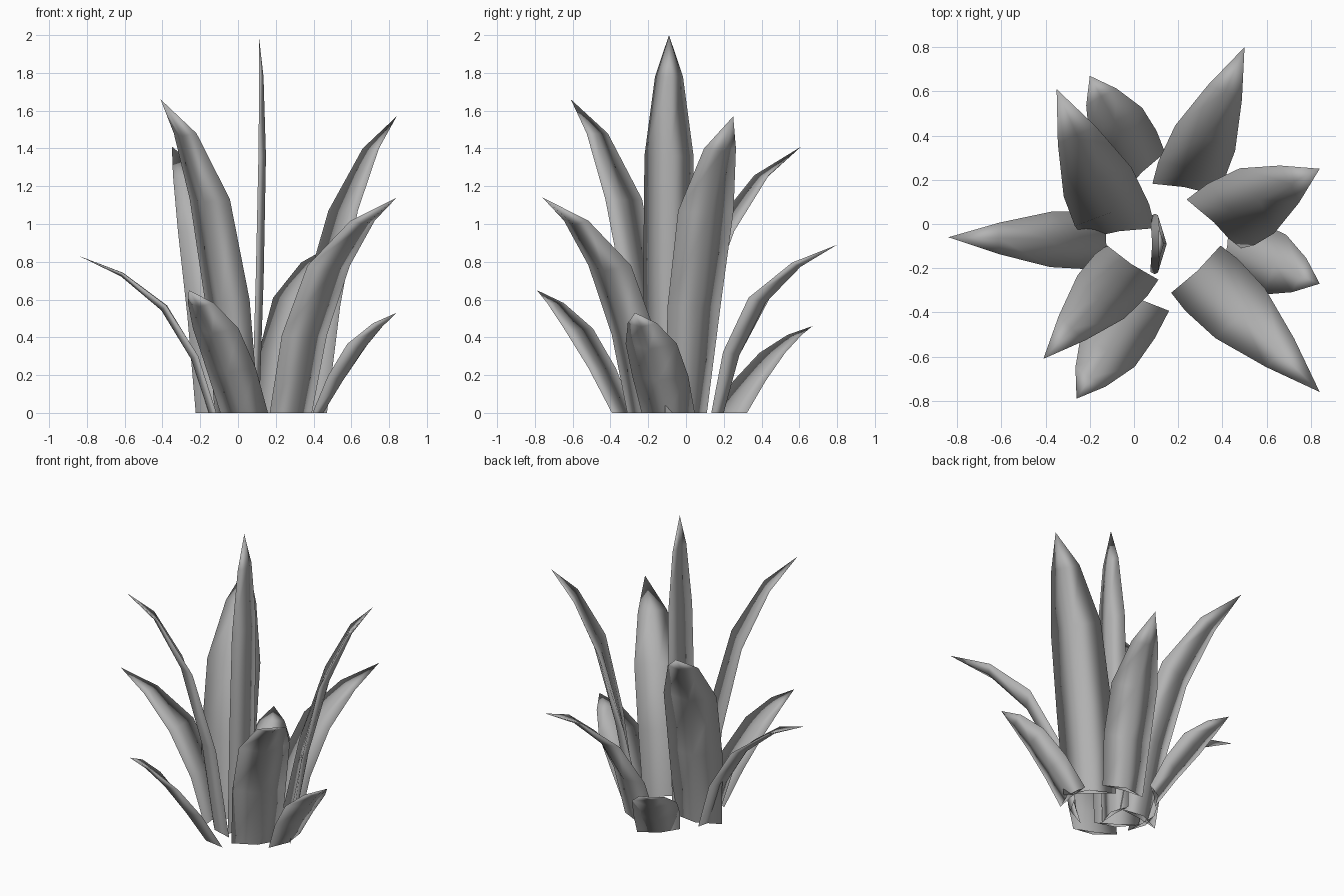
import bpy, bmesh
from mathutils import Vector

cube = bpy.data.objects.get("Cube")
if cube:
    bpy.data.objects.remove(cube, do_unlink=True)

# One plain grey for the whole plant
grey = bpy.data.materials.new("leaf_grey")
grey.use_nodes = True
colour = (0.45, 0.45, 0.45, 1)
grey.diffuse_color = colour
grey.node_tree.nodes["Principled BSDF"].inputs["Base Color"].default_value = colour

# Shared leaf shape: height fraction, outward fraction when arched, width fraction
STATIONS = [(0, 0, 0.97), (0.36, 0.13, 1.05), (0.68, 0.36, 1.0), (0.89, 0.68, 0.57), (1, 1, 0)]
# Fleshy cross-section, as (across, depth): edge, outer rib, edge, inner rib
SECTION = [(-0.5, -0.15), (0, 0.75), (0.5, -0.15), (0, 0.05)]


def leaf(name, tip, a, b, arch=1.0, cup=0.17):
    """Solid, tapering blade growing from the base edge a-b to the tip."""
    a, b, tip = Vector((*a, 0)), Vector((*b, 0)), Vector(tip)
    edge, base = b - a, (a + b) / 2
    width = edge.length
    # The blade twists from its base edge to face straight outward
    across = Vector((base.y - tip.y, tip.x - base.x, 0)).normalized()

    # Spine: blend between a straight and an arched blade
    spine = []
    for h, out, _ in STATIONS:
        p = base.lerp(tip, arch * out + (1 - arch) * h)
        p.z = h * tip.z
        spine.append(p)

    bm = bmesh.new()
    rows = []
    for i, (h, _, w) in enumerate(STATIONS[:-1]):
        side = edge.normalized().lerp(across, min(1, 1.4 * h)).normalized()
        tangent = (spine[i + 1] - spine[max(i - 1, 0)]).normalized()
        normal = side.cross(tangent).normalized()
        if i == 0:
            normal.z = 0
        rows.append([bm.verts.new(spine[i] + (side * s + normal * cup * d) * w * width)
                     for s, d in SECTION])
    point = bm.verts.new(tip)
    count = len(SECTION)
    for k in range(count):
        n = (k + 1) % count
        for low, high in zip(rows, rows[1:]):
            bm.faces.new((low[k], low[n], high[n], high[k]))
        bm.faces.new((rows[-1][k], rows[-1][n], point))
    # Soft shading rolls around the thin edges
    for f in bm.faces:
        f.smooth = True
    bmesh.ops.recalc_face_normals(bm, faces=bm.faces)

    mesh = bpy.data.meshes.new(name)
    bm.to_mesh(mesh)
    bm.free()
    mesh.materials.append(grey)
    bpy.context.collection.objects.link(bpy.data.objects.new(name, mesh))


# Upright centre blade, bowed slightly outward
leaf("centre_leaf", (0.11, -0.09, 2.0), (0.08, -0.22), (0.08, 0.04), arch=-1.5)

# Tall inner blades
leaf("tall_front_right_leaf", (-0.41, -0.61, 1.66), (-0.13, -0.1), (0.11, -0.26))
leaf("tall_back_right_leaf", (-0.35, 0.61, 1.41), (0.1, -0.01), (-0.23, -0.06))
leaf("tall_left_leaf", (0.84, 0.25, 1.57), (0.48, -0.11), (0.24, 0.12), arch=0.8)
leaf("tall_front_left_leaf", (0.84, -0.76, 1.14), (0.17, -0.32), (0.4, -0.1))

# Arching middle blades
leaf("middle_back_left_leaf", (0.5, 0.8, 0.89), (0.37, 0.14), (0.08, 0.19))
leaf("middle_right_leaf", (-0.84, -0.06, 0.83), (-0.13, 0.05), (-0.12, -0.2))

# Short outer blades
leaf("short_front_leaf", (-0.26, -0.79, 0.65), (-0.1, -0.28), (0.16, -0.4), arch=0.5)
leaf("short_left_leaf", (0.84, -0.27, 0.53), (0.4, -0.24), (0.44, 0.05), arch=0.5)
leaf("short_back_leaf", (-0.2, 0.67, 0.46), (0.14, 0.33), (-0.06, 0.14), arch=0.5)
